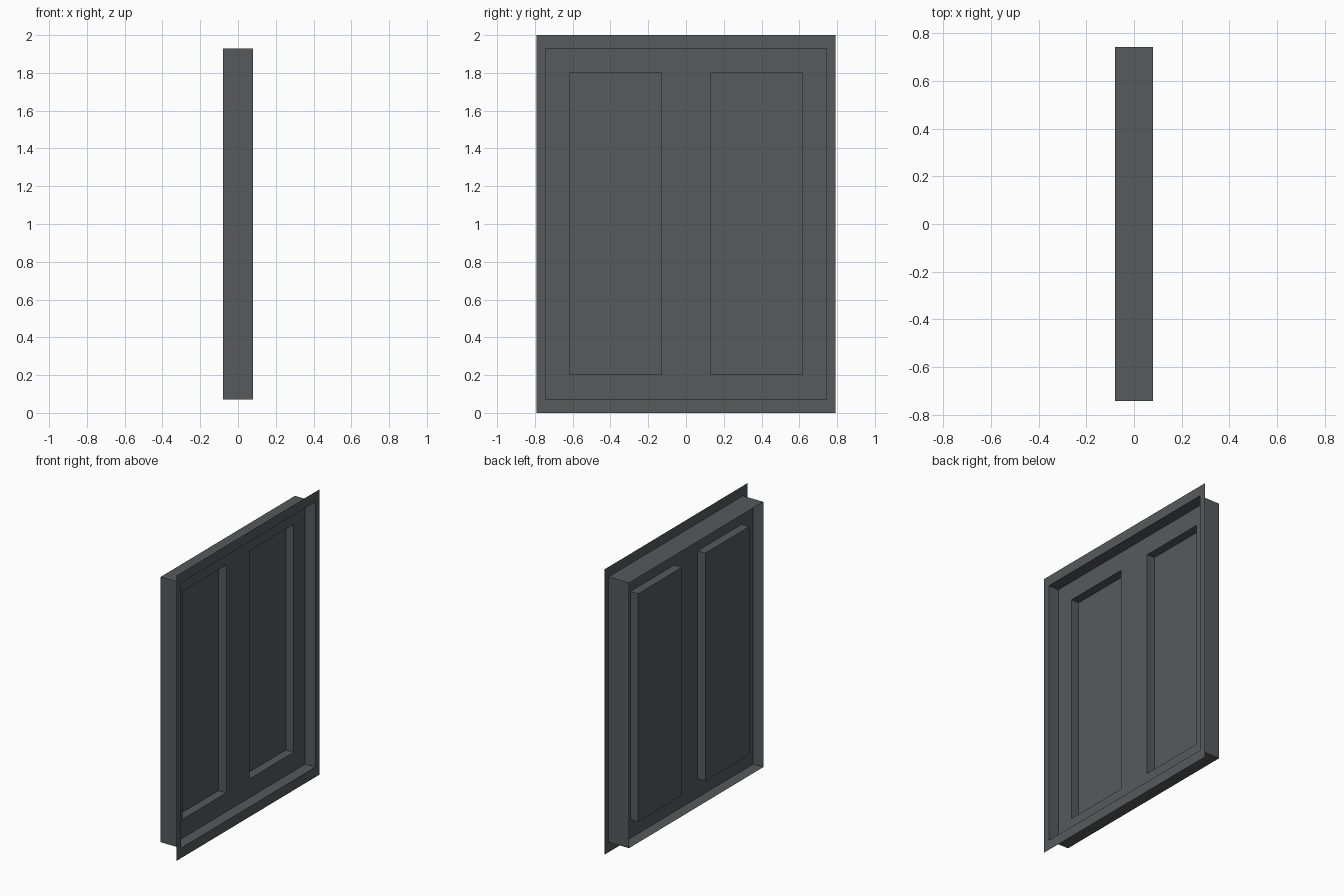
import bpy, bmesh

if "Cube" in bpy.data.objects:
    bpy.data.objects.remove(bpy.data.objects["Cube"])

# Key dimensions: x is depth, y is width, z is height
FRONT, MID, BULGE, BACK = 0.079, 0.0, -0.06, -0.079
OUTER = (-0.792, 0.792, 0.0, 2.0)
BOX = (-0.744, 0.744, 0.07, 1.93)
LEFT = (-0.616, -0.13, 0.202, 1.8)
RIGHT = (0.13, 0.616, 0.202, 1.8)

grey = bpy.data.materials.new("dark grey")
grey.diffuse_color = (0.095, 0.1, 0.105, 1)
grey.use_nodes = True
grey.node_tree.nodes["Principled BSDF"].inputs["Base Color"].default_value = grey.diffuse_color


def loop(bm, rect, x):
    y0, y1, z0, z1 = rect
    return [bm.verts.new((x, y, z)) for y, z in ((y0, z0), (y1, z0), (y1, z1), (y0, z1))]


def bridge(bm, a, b):
    for i in range(4):
        j = (i + 1) % 4
        bm.faces.new((a[i], a[j], b[j], b[i]))


def finish(bm, name):
    me = bpy.data.meshes.new(name)
    bm.to_mesh(me)
    bm.free()
    me.materials.append(grey)
    ob = bpy.data.objects.new(name, me)
    bpy.context.collection.objects.link(ob)


# Thin flange around the front opening
bm = bmesh.new()
bridge(bm, loop(bm, OUTER, FRONT), loop(bm, BOX, FRONT))
finish(bm, "flange")

# Four side walls, open at front and back
bm = bmesh.new()
bridge(bm, loop(bm, BOX, FRONT), loop(bm, BOX, BACK))
bmesh.ops.reverse_faces(bm, faces=bm.faces[:])
bmesh.ops.recalc_face_normals(bm, faces=bm.faces[:])
finish(bm, "frame_walls")

# Middle sheet with two pressed panels, made from a grid of cells
bm = bmesh.new()
ys = (BOX[0], *LEFT[:2], *RIGHT[:2], BOX[1])
zs = (BOX[2], *LEFT[2:], BOX[3])
grid = [[bm.verts.new((MID, y, z)) for z in zs] for y in ys]
pressed = []
for i in range(5):
    for k in range(3):
        f = bm.faces.new((grid[i][k], grid[i + 1][k], grid[i + 1][k + 1], grid[i][k + 1]))
        if k == 1 and i in (1, 3):
            pressed.append(f)
ext = bmesh.ops.extrude_discrete_faces(bm, faces=pressed)
for f in ext["faces"]:
    bmesh.ops.translate(bm, verts=f.verts[:], vec=(BULGE - MID, 0, 0))
finish(bm, "pressed_panels")
